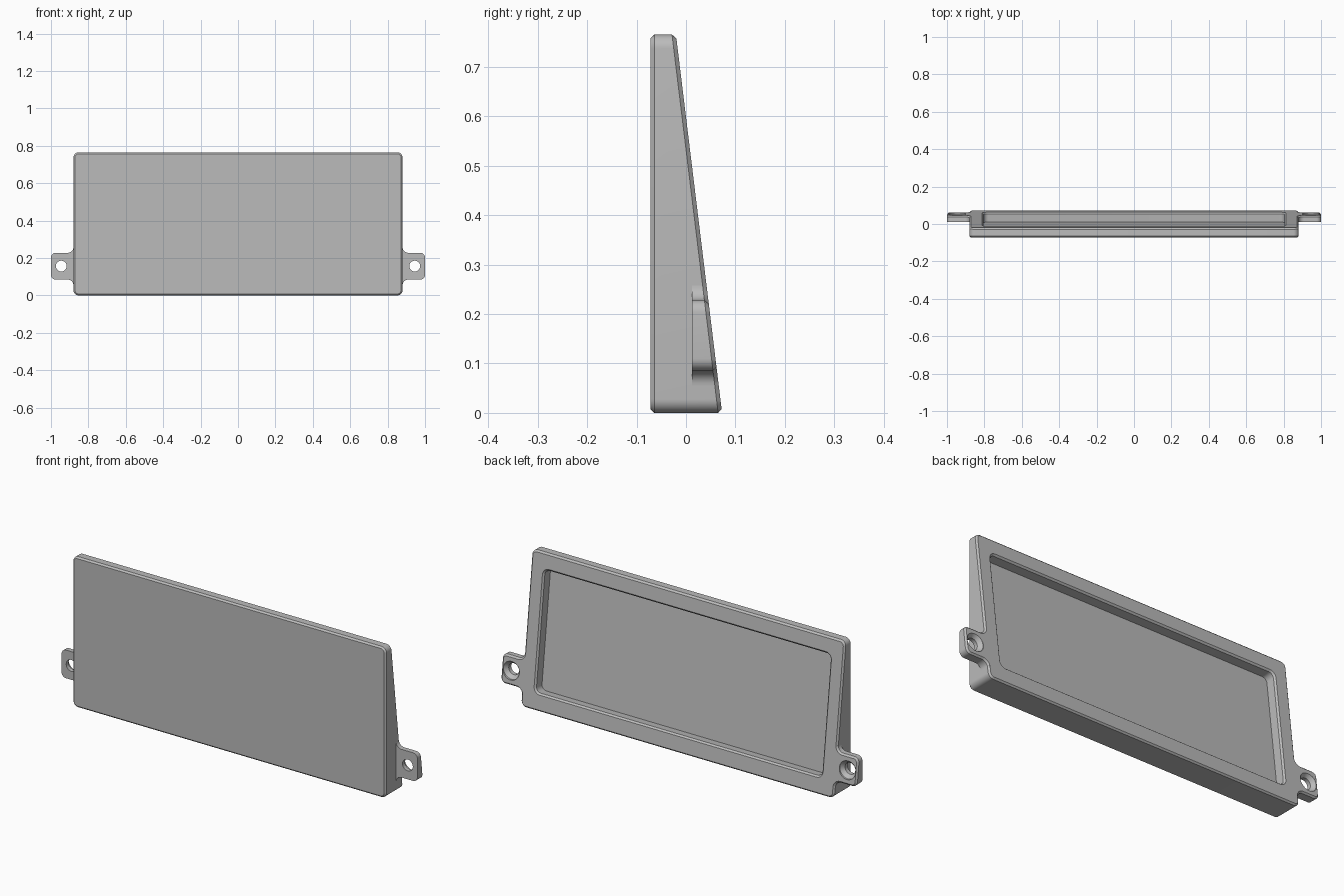
import bpy, bmesh
from math import sin, cos, radians, pi
from mathutils import Vector

if "Cube" in bpy.data.objects:
    bpy.data.objects.remove(bpy.data.objects["Cube"])

FRONT, SLOPE, EDGE = -0.072, 0.122, 0.008

grey = bpy.data.materials.new("mid grey")
grey.use_nodes = True
grey.diffuse_color = (0.5, 0.5, 0.5, 1)
grey.node_tree.nodes["Principled BSDF"].inputs["Base Color"].default_value = (0.5, 0.5, 0.5, 1)


def back(z):
    """Depth of the sloping rear plane at a height."""
    return 0.073 - SLOPE * z


def arc(cx, cz, r, start, end, steps=8):
    angles = [radians(start + (end - start) * i / steps) for i in range(steps + 1)]
    return [(cx + r * cos(a), cz + r * sin(a)) for a in angles]


def rounded_rect(half, low, high, r):
    return (arc(half - r, low + r, r, -90, 0) + arc(half - r, high - r, r, 0, 90)
            + arc(r - half, high - r, r, 90, 180) + arc(r - half, low + r, r, 180, 270))


def inset(outline, d):
    """Shrink a counterclockwise outline with mitred corners."""
    result = []
    for i, p in enumerate(outline):
        p = Vector(p)
        a = (p - Vector(outline[i - 1])).normalized()
        b = (Vector(outline[(i + 1) % len(outline)]) - p).normalized()
        na, nb = Vector((-a.y, a.x)), Vector((-b.y, b.x))
        result.append(tuple(p + (na + nb) * d / (1 + na.dot(nb))))
    return result


def at_depth(outline, y):
    return [(x, y, z) for x, z in outline]


def on_back(outline, d=0.0):
    return [(x, back(z) - d, z) for x, z in outline]


def into_back(outline, d):
    """Sink an outline at right angles to the rear plane."""
    return [(x, back(z) - d, z - SLOPE * d) for x, z in outline]


def loft(name, loops):
    """Skin a row of matching loops and cap both ends."""
    bm = bmesh.new()
    rows = [[bm.verts.new(p) for p in loop] for loop in loops]
    for r, s in zip(rows, rows[1:]):
        for i in range(len(r)):
            j = (i + 1) % len(r)
            bm.faces.new((r[i], r[j], s[j], s[i]))
    bm.faces.new(rows[0])
    bm.faces.new(rows[-1])
    bmesh.ops.recalc_face_normals(bm, faces=bm.faces)
    mesh = bpy.data.meshes.new(name)
    bm.to_mesh(mesh)
    bm.free()
    mesh.materials.append(grey)
    obj = bpy.data.objects.new(name, mesh)
    bpy.context.collection.objects.link(obj)
    return obj


def select(obj):
    bpy.ops.object.select_all(action='DESELECT')
    obj.select_set(True)
    bpy.context.view_layer.objects.active = obj


# Wedge body with chamfered rim and a shallow pocket in the sloping back
rim = rounded_rect(0.88, 0, 0.765, 0.028)
opening = rounded_rect(0.812, 0.08, 0.69, 0.034)
lip = inset(opening, EDGE)
body = loft("wedge_body", [
    at_depth(inset(rim, EDGE), FRONT),
    at_depth(rim, FRONT + EDGE),
    on_back(rim, EDGE),
    on_back(inset(rim, EDGE)),
    on_back(opening),
    into_back(lip, EDGE),
    into_back(lip, 0.052),
])

# Mounting tab with flared root, rounded corners and sloping back
tab_outline = ([(0.85, 0.055)] + arc(0.91, 0.055, 0.03, 180, 90)
               + arc(0.975, 0.11, 0.025, -90, 0) + arc(0.975, 0.203, 0.025, 0, 90)
               + arc(0.91, 0.258, 0.03, 270, 180) + [(0.85, 0.258)])
tab = loft("mounting_tabs", [
    at_depth(tab_outline, 0.012),
    on_back(tab_outline, EDGE),
    on_back(inset(tab_outline, EDGE)),
])


# Countersunk screw hole
def ring(r, y):
    return at_depth([(0.945 + r * cos(2 * pi * i / 32), 0.157 + r * sin(2 * pi * i / 32))
                     for i in range(32)], y)


cutter = loft("hole_cutter", [ring(0.029, 0), ring(0.029, 0.032),
                              ring(0.046, 0.05), ring(0.046, 0.1)])
cutter.hide_render = True
select(tab)
cut = tab.modifiers.new("screw_hole", 'BOOLEAN')
cut.operation, cut.solver, cut.object = 'DIFFERENCE', 'EXACT', cutter
bpy.ops.object.modifier_apply(modifier=cut.name)
bpy.data.objects.remove(cutter)

# Matching tab on the other side
tab.modifiers.new("both_sides", 'MIRROR').use_axis[0] = True
bpy.ops.object.modifier_apply(modifier="both_sides")

for part in (body, tab):
    select(part)
    bpy.ops.object.shade_smooth_by_angle(angle=radians(30))
